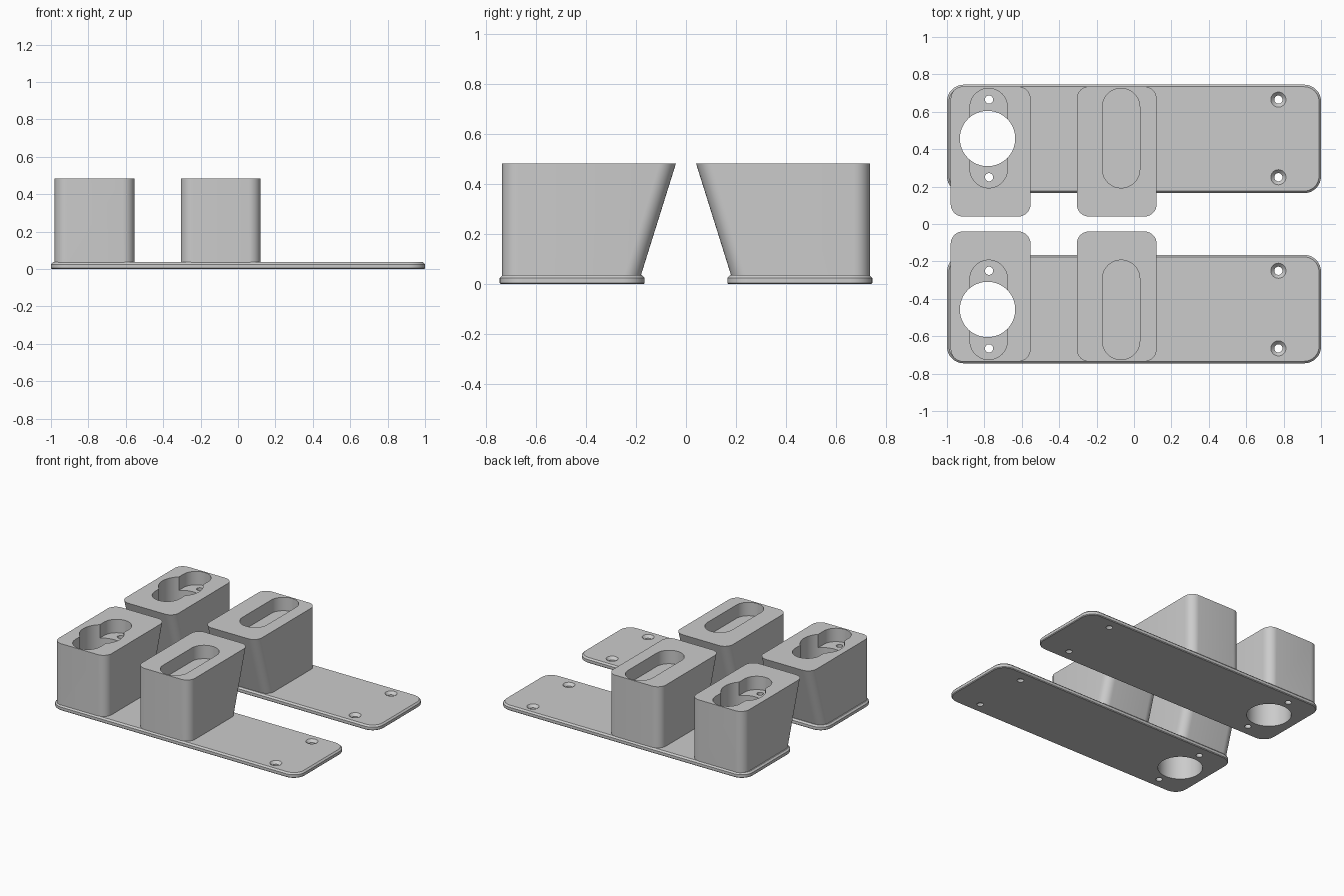
import bpy, bmesh, math

if "Cube" in bpy.data.objects:
    bpy.data.objects.remove(bpy.data.objects["Cube"])

grey = bpy.data.materials.new("light grey plastic")
grey.diffuse_color = (0.6, 0.6, 0.6, 1)
grey.use_nodes = True
grey.node_tree.nodes["Principled BSDF"].inputs["Base Color"].default_value = grey.diffuse_color

PLATE_TOP, TOP, FLOOR = 0.036, 0.483, 0.385


def rounded_rect(x0, x1, y0, y1, r, z, n=8):
    """Closed ring of points around a rounded rectangle."""
    ring = []
    corners = [(x1 - r, y1 - r), (x0 + r, y1 - r), (x0 + r, y0 + r), (x1 - r, y0 + r)]
    for k, (cx, cy) in enumerate(corners):
        for i in range(n + 1):
            a = (k + i / n) * math.pi / 2
            ring.append((cx + r * math.cos(a), cy + r * math.sin(a), z))
    return ring


def circle(x, y, r, z, n=48):
    return [(x + r * math.cos(2 * math.pi * i / n),
             y + r * math.sin(2 * math.pi * i / n), z) for i in range(n)]


def loft(name, rings):
    """Solid skinned through a stack of rings, capped at both ends."""
    bm = bmesh.new()
    loops = [[bm.verts.new(p) for p in ring] for ring in rings]
    n = len(loops[0])
    for a, b in zip(loops, loops[1:]):
        for i in range(n):
            j = (i + 1) % n
            bm.faces.new((a[i], a[j], b[j], b[i]))
    bm.faces.new(loops[0][::-1])
    bm.faces.new(loops[-1])
    bmesh.ops.remove_doubles(bm, verts=bm.verts, dist=1e-5)
    bmesh.ops.recalc_face_normals(bm, faces=bm.faces)
    mesh = bpy.data.meshes.new(name)
    bm.to_mesh(mesh)
    bm.free()
    obj = bpy.data.objects.new(name, mesh)
    bpy.context.collection.objects.link(obj)
    mesh.materials.append(grey)
    return obj


def combine(target, tool, operation):
    """Apply a boolean and discard the tool object."""
    mod = target.modifiers.new("cut", 'BOOLEAN')
    mod.operation, mod.solver, mod.object = operation, 'EXACT', tool
    bpy.context.view_layer.objects.active = target
    bpy.ops.object.modifier_apply(modifier=mod.name)
    bpy.data.objects.remove(tool)


# Base plate with chamfered rims
def plate_ring(inset, z):
    return rounded_rect(-1 + inset, 1 - inset, 0.165 + inset, 0.745 - inset, 0.09 - inset, z)


holder = loft("plate_with_blocks", [plate_ring(0.005, 0), plate_ring(0, 0.005),
                                    plate_ring(0, 0.025), plate_ring(0.011, PLATE_TOP)])

# Blocks whose inner side leans out over the plate edge
for x0, x1 in ((-0.98, -0.553), (-0.306, 0.121)):
    block = loft("block", [rounded_rect(x0, x1, 0.185, 0.735, 0.065, 0.02),
                           rounded_rect(x0, x1, 0.04, 0.735, 0.065, TOP)])
    combine(holder, block, 'UNION')

# Shallow round-ended slots in the block tops
for cx in (-0.777, -0.069):
    slot = loft("slot", [rounded_rect(cx - 0.1, cx + 0.1, 0.193, 0.725, 0.0999, z, 12)
                         for z in (FLOOR, 0.6)])
    combine(holder, slot, 'DIFFERENCE')

# Large bore through the end block
bore = loft("bore", [circle(-0.783, 0.457, 0.148, z, 64) for z in (-0.1, 0.6)])
combine(holder, bore, 'DIFFERENCE')

# Screw holes: plain ones in the slot, countersunk ones in the plate
for y in (0.25, 0.665):
    for x in (-0.775, 0.772):
        hole = loft("hole", [circle(x, y, 0.022, z, 24) for z in (-0.1, 0.6)])
        combine(holder, hole, 'DIFFERENCE')
    sink = loft("countersink", [circle(0.772, y, 0.021, 0.016, 24),
                                circle(0.772, y, 0.060, 0.056, 24)])
    combine(holder, sink, 'DIFFERENCE')

# Smooth rounded walls, crisp edges
bpy.ops.object.select_all(action='DESELECT')
holder.select_set(True)
bpy.context.view_layer.objects.active = holder
bpy.ops.object.shade_smooth_by_angle(angle=math.radians(30))

# Opposite-handed twin across the centre line
twin = holder.copy()
twin.data = holder.data.copy()
twin.name = "plate_with_blocks_mirrored"
bm = bmesh.new()
bm.from_mesh(twin.data)
for v in bm.verts:
    v.co.y = -v.co.y
bmesh.ops.reverse_faces(bm, faces=bm.faces)
bm.to_mesh(twin.data)
bm.free()
bpy.context.collection.objects.link(twin)
